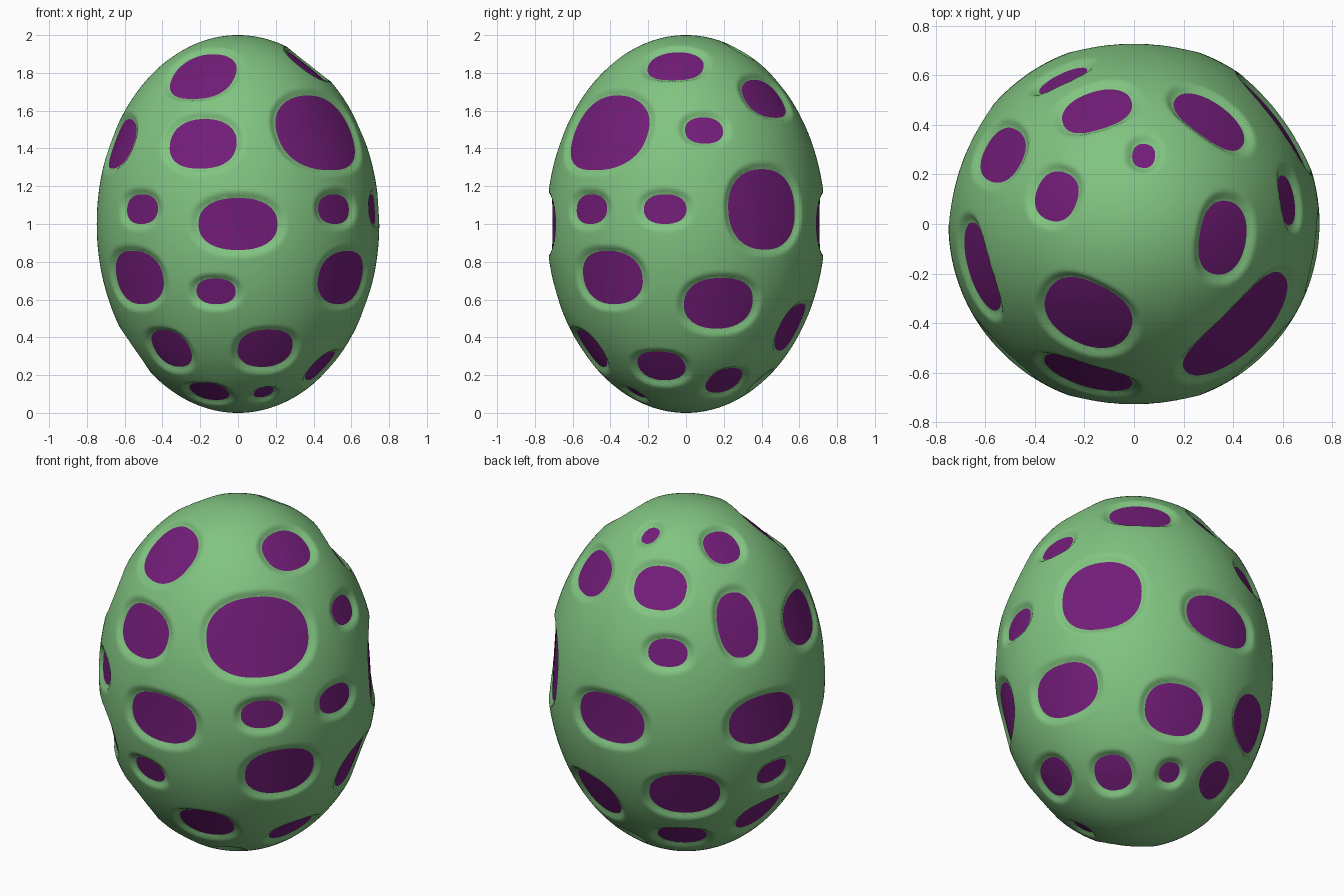
import bpy, bmesh
from math import radians, cos, sin, sqrt
from mathutils import Vector

if "Cube" in bpy.data.objects:
    bpy.data.objects.remove(bpy.data.objects["Cube"])

AX, AY, AZ = 0.748, 0.738, 1.0      # egg radii
LIP, DEPTH = 0.032, 0.022           # soft lip width and recess depth

# Spot rings: (half width, half height, z, azimuths in degrees)
RINGS = [
    (0.215, 0.140, 1.00, (270, 90, 160)),
    (0.118, 0.080, 1.08, (225, 315, 351)),
    (0.190, 0.142, 1.435, (253, 196)),
    (0.200, 0.147, 0.71, (219, 324)),
    (0.195, 0.145, 0.57, (16, 124)),
    (0.108, 0.072, 0.637, (260, 168)),
    (0.155, 0.122, 0.325, (286, 172)),
    (0.105, 0.077, 1.505, (9,)),
    (0.110, 0.077, 1.42, (116,)),
    (0.190, 0.175, 1.81, (243,)),
    (0.285, 0.220, 1.50, (315,)),
    (0.155, 0.123, 1.86, (351,)),
    (0.170, 0.125, 1.68, (54,)),
    (0.225, 0.217, 1.08, (36,)),
    (0.150, 0.125, 1.73, (108,)),
    (0.048, 0.058, 1.92, (82,)),
    (0.105, 0.105, 1.885, (160,)),
    (0.120, 0.180, 1.54, (152,)),
    (0.170, 0.142, 0.44, (72,)),
    (0.130, 0.120, 0.325, (228,)),
    (0.135, 0.105, 0.23, (343, 122)),
    (0.105, 0.105, 0.15, (33,)),
    (0.060, 0.060, 0.165, (79,)),
    (0.115, 0.090, 0.09, (239,)),
    (0.055, 0.055, 0.09, (297,)),
]


def normal_at(p):
    return Vector((p.x / AX**2, p.y / AY**2, p.z / AZ**2)).normalized()


# Each spot: centre on the egg, two tangent axes, half sizes
spots = []
for a, b, z, azimuths in RINGS:
    for az in azimuths:
        t, h = radians(az), z - 1
        r = sqrt(1 - h * h)
        c = Vector((AX * r * cos(t), AY * r * sin(t), h))
        side = Vector((-sin(t), cos(t), 0))
        spots.append((c, side, normal_at(c).cross(side), a, b))


def field(p):
    """Signed distance to the nearest spot edge, and the flattening inside it."""
    best, sag = 1.0, 0.0
    for c, side, up, a, b in spots:
        d = p - c
        if d.length_squared > 0.16:
            continue
        q = (abs(d.dot(side) / a)**2.3 + abs(d.dot(up) / b)**2.3)**(1 / 2.3)
        dist = (q - 1) * min(a, b)
        if dist < best:
            best, sag = dist, 0.3 * a * b * max(0, 1 - q * q)
    return best, sag


# Egg body
bm = bmesh.new()
bmesh.ops.create_icosphere(bm, subdivisions=7, radius=1)
for v in bm.verts:
    v.co = Vector((v.co.x * AX, v.co.y * AY, v.co.z * AZ))

# Cut clean spot outlines into the mesh
value = {v: field(v.co)[0] for v in bm.verts}
cuts = set()
for e in list(bm.edges):
    v0, v1 = e.verts
    f0, f1 = value[v0], value[v1]
    if f0 * f1 < 0:
        cuts.add(bmesh.utils.edge_split(e, v0, f0 / (f0 - f1))[1])
for f in {f for v in cuts for f in v.link_faces}:
    pair = [v for v in f.verts if v in cuts]
    if len(pair) == 2:
        bmesh.utils.face_split(f, pair[0], pair[1])
for f in bm.faces:
    inside = sum(value[v] for v in f.verts if v not in cuts) < 0
    f.material_index = 1 if inside else 0
    f.smooth = True

# Sink the spots below a softly rounded lip
for v in bm.verts:
    dist, sag = field(v.co)
    k = min(1, max(0, 1 - dist / LIP))
    v.co -= normal_at(v.co) * (DEPTH * k * k * (3 - 2 * k) + sag)
bmesh.ops.translate(bm, verts=bm.verts, vec=(0, 0, 1))


def make_part(name, index, color):
    part = bm.copy()
    unwanted = [f for f in part.faces if f.material_index != index]
    bmesh.ops.delete(part, geom=unwanted, context='FACES')
    for f in part.faces:
        f.material_index = 0
    mesh = bpy.data.meshes.new(name)
    part.to_mesh(mesh)
    part.free()
    mat = bpy.data.materials.new(name + "_colour")
    mat.diffuse_color = color
    mat.use_nodes = True
    mat.node_tree.nodes["Principled BSDF"].inputs["Base Color"].default_value = mat.diffuse_color
    mesh.materials.append(mat)
    bpy.context.collection.objects.link(bpy.data.objects.new(name, mesh))


make_part("egg_shell", 0, (0.22, 0.55, 0.22, 1))
make_part("egg_spots", 1, (0.17, 0.012, 0.19, 1))
bm.free()
